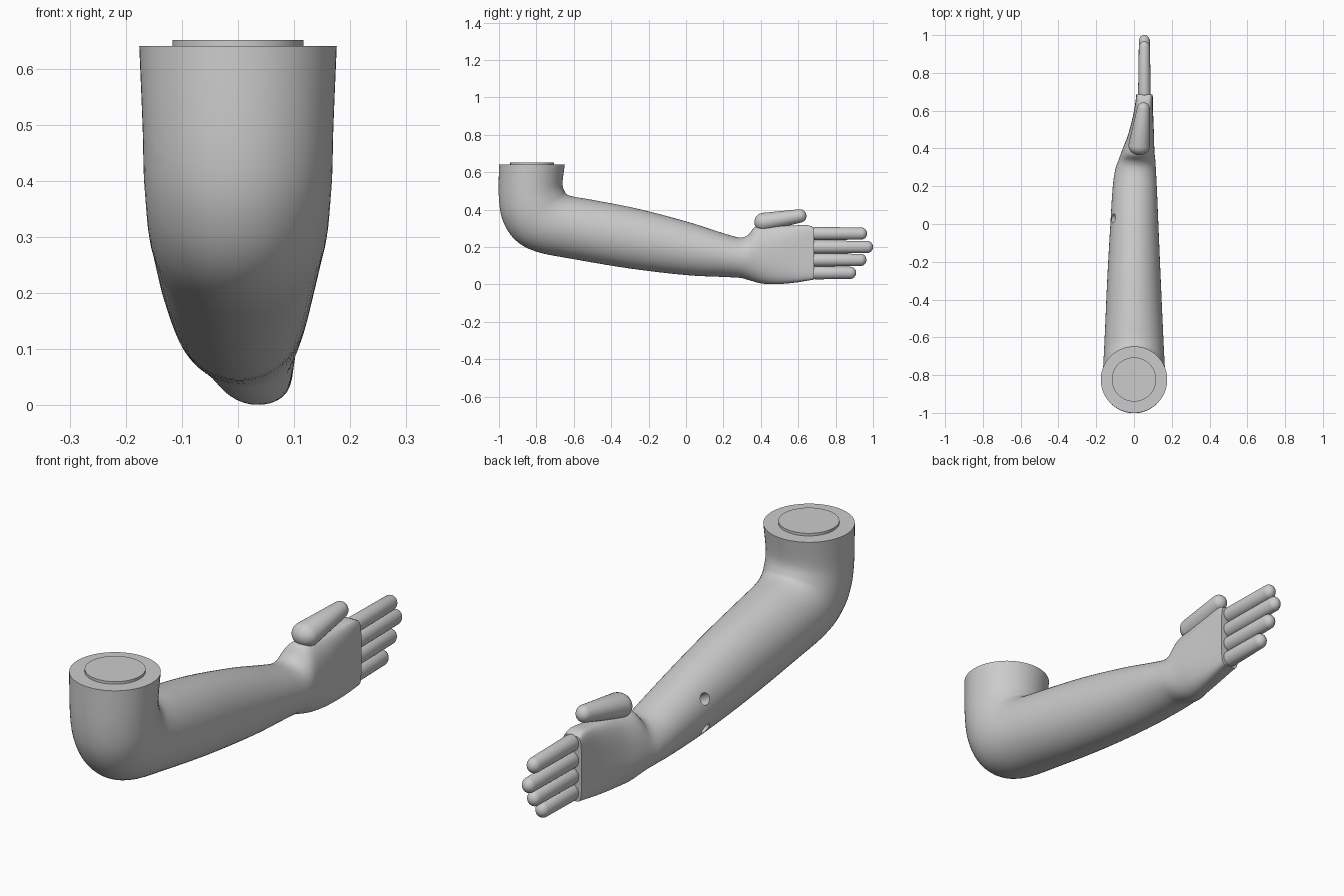
import bpy, bmesh, math
from mathutils import Vector

if "Cube" in bpy.data.objects:
    bpy.data.objects.remove(bpy.data.objects["Cube"])

# Arm sections: outer y, outer z, inner y, inner z, centre x, half width, squareness
SECTIONS = [
    (-1.0, .64, -.648, .64, 0, .176, 2), (-1.0, .45, -.66, .54, 0, .17, 2),
    (-.975, .33, -.648, .495, 0, .168, 2), (-.91, .235, -.63, .478, 0, .164, 2),
    (-.8, .175, -.59, .467, 0, .16, 2), (-.6, .135, -.5, .452, 0, .153, 2),
    (-.3, .085, -.26, .405, 0, .141, 2), (0, .05, 0, .337, .002, .127, 2),
    (.2, .04, .18, .28, .004, .117, 2), (.29, .035, .28, .252, .008, .108, 2),
    (.34, .022, .33, .263, .015, .098, 2), (.4, .006, .375, .31, .022, .086, 2.2),
    (.47, .001, .46, .313, .036, .07, 2.5), (.57, .008, .57, .315, .048, .054, 3.5),
    (.65, .02, .65, .317, .054, .046, 5), (.685, .026, .685, .302, .055, .044, 6),
]
STUB_Y = -.823


def add_object(name, bm):
    bmesh.ops.recalc_face_normals(bm, faces=bm.faces)
    mesh = bpy.data.meshes.new(name)
    bm.to_mesh(mesh)
    bm.free()
    ob = bpy.data.objects.new(name, mesh)
    bpy.context.collection.objects.link(ob)
    smooth(ob)
    return ob


def smooth(ob):
    ob.data.shade_smooth()
    ob.data.set_sharp_from_angle(angle=math.radians(40))


def spline(p0, p1, p2, p3, t):
    return [.5 * (2 * b + (c - a) * t + (2 * a - 5 * b + 4 * c - d) * t * t
                  + (3 * b - a - 3 * c + d) * t ** 3) for a, b, c, d in zip(p0, p1, p2, p3)]


def power(v, n):
    return math.copysign(abs(v) ** (2 / n), v)


def loft(name, keys, steps=5, segs=64):
    rows = []
    for i in range(len(keys) - 1):
        p = [keys[max(0, min(len(keys) - 1, i + k))] for k in (-1, 0, 1, 2)]
        rows += [spline(*p, s / steps) for s in range(steps)]
    rows.append(keys[-1])
    bm = bmesh.new()
    rings = []
    for oy, oz, iy, iz, xc, hw, n in rows:
        ring = []
        for s in range(segs):
            a = math.tau * s / segs
            c, d = power(math.cos(a), n), power(math.sin(a), n)
            ring.append(bm.verts.new((xc + hw * d, (oy + iy) / 2 + c * (iy - oy) / 2,
                                      (oz + iz) / 2 + c * (iz - oz) / 2)))
        rings.append(ring)
    for a, b in zip(rings, rings[1:]):
        for s in range(segs):
            t = (s + 1) % segs
            bm.faces.new((a[s], a[t], b[t], b[s]))
    bm.faces.new(rings[0])
    bm.faces.new(rings[-1])
    return add_object(name, bm)


def cylinder(name, centre, axis, radius, depth, segs=32):
    bm = bmesh.new()
    bmesh.ops.create_cone(bm, cap_ends=True, segments=segs, radius1=radius,
                          radius2=radius, depth=depth)
    rot = Vector(axis).to_track_quat('Z', 'Y')
    for v in bm.verts:
        v.co = rot @ v.co + Vector(centre)
    return add_object(name, bm)


def drill(ob, cutters):
    for c in cutters:
        c.hide_render = True
        m = ob.modifiers.new("hole", 'BOOLEAN')
        m.operation, m.solver, m.object = 'DIFFERENCE', 'EXACT', c
    deps = bpy.context.evaluated_depsgraph_get()
    mesh = bpy.data.meshes.new_from_object(ob.evaluated_get(deps))
    ob.modifiers.clear()
    ob.data = mesh
    smooth(ob)
    for c in cutters:
        bpy.data.objects.remove(c)


def capsule(name, a, b, ra, rb, wide_a=1, wide_b=1):
    a, b = Vector(a), Vector(b)
    rot = (b - a).to_track_quat('Z', 'X')
    bm = bmesh.new()
    bmesh.ops.create_uvsphere(bm, u_segments=32, v_segments=16, radius=1)
    for v in bm.verts:
        end, r, w = (b, rb, wide_b) if v.co.z > .01 else (a, ra, wide_a)
        off = rot @ v.co * r
        off.x *= w
        v.co = end + off
    return add_object(name, bm)


# Elbow, forearm and palm in one skin
arm = loft("arm", SECTIONS)

# Round sockets along the left side, drilled inwards: surface point, outward direction
SOCKETS = [((-.135, -.928, .465), (-.79, -.61, 0)),
           ((-.135, -.6, .385), (-.85, 0, .5)), ((-.135, -.6, .21), (-.85, 0, -.5)),
           ((-.11, .03, .25), (-.85, 0, .5)), ((-.108, .02, .115), (-.85, 0, -.5))]
drill(arm, [cylinder("socket_cutter", p, d, .024, .1) for p, d in SOCKETS])

# Mounting disc with four screw holes
disc = cylinder("mounting_disc", (0, STUB_Y, .64), (0, 0, 1), .117, .022, 64)
drill(disc, [cylinder("screw_cutter", (x, STUB_Y + y, .65), (0, 0, 1), .013, .03, 24)
             for x in (-.064, .064) for y in (-.064, .064)])

# Fingers: height and tip position
for i, (z, tip) in enumerate([(.272, .968), (.2, 1.0), (.131, .965), (.062, .91)]):
    capsule(f"finger_{i + 1}", (.055, .695, z), (.055, tip - .033, z), .035, .033, .95, .9)

# Thumb
capsule("thumb", (.028, .415, .333), (.05, .608, .366), .05, .036, 1.15, .95)
